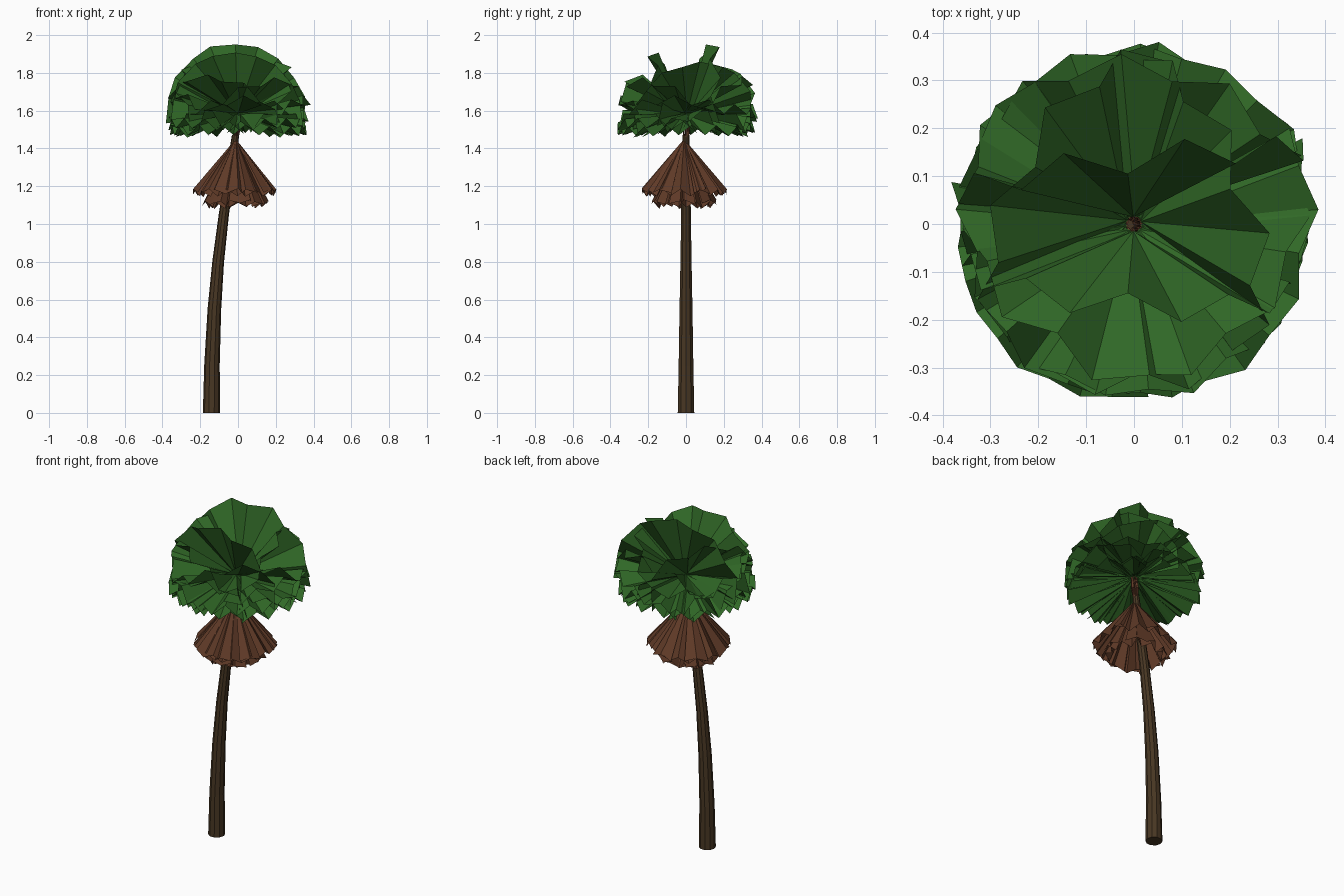
import bpy, math, random
from mathutils import Vector

if "Cube" in bpy.data.objects:
    bpy.data.objects.remove(bpy.data.objects["Cube"])

random.seed(4)


def material(name, rgb):
    m = bpy.data.materials.new(name)
    m.diffuse_color = (*rgb, 1)
    m.use_nodes = True
    m.node_tree.nodes["Principled BSDF"].inputs["Base Color"].default_value = m.diffuse_color
    return m


LEAF = material("leaf green", (0.03, 0.14, 0.02))
DEAD = material("dry frond brown", (0.115, 0.042, 0.02))
BARK = material("bark brown", (0.065, 0.038, 0.017))


def build(name, verts, faces, mat):
    me = bpy.data.meshes.new(name)
    me.from_pydata([tuple(v) for v in verts], [], faces)
    me.materials.append(mat)
    ob = bpy.data.objects.new(name, me)
    bpy.context.collection.objects.link(ob)
    return ob


def tube(name, path, sides, mat):
    """Capped tube through (point, radius) pairs, horizontal-ish rings."""
    verts, faces = [], []
    for i, (p, r) in enumerate(path):
        a = Vector(path[max(i - 1, 0)][0])
        b = Vector(path[min(i + 1, len(path) - 1)][0])
        t = (b - a).normalized() if i else Vector((0, 0, 1))
        if name != "trunk":
            q = t.to_track_quat('Z', 'Y')
        else:
            q = Vector((0, 0, 1)).rotation_difference(t)
        for k in range(sides):
            w = 2 * math.pi * k / sides
            verts.append(Vector(p) + q @ Vector((r * math.cos(w), r * math.sin(w), 0)))
    for i in range(len(path) - 1):
        for k in range(sides):
            j = (k + 1) % sides
            faces.append((i * sides + k, i * sides + j,
                          (i + 1) * sides + j, (i + 1) * sides + k))
    faces.append(tuple(reversed(range(sides))))
    faces.append(tuple(range((len(path) - 1) * sides, len(path) * sides)))
    return build(name, verts, faces, mat)


def fan(name, apex, az, elev, radius, half, droop, pleat, segs, mat, low=-9.0):
    """Pleated fan leaf whose rim lies on a sphere around its apex."""
    az, elev, half = map(math.radians, (az, elev, half))
    d = Vector((math.cos(az) * math.cos(elev), math.sin(az) * math.cos(elev), math.sin(elev)))
    s = Vector((-math.sin(az), math.cos(az), 0))
    n = d.cross(s)
    verts, faces = [apex], []
    for i in range(segs + 1):
        u = 2 * i / segs - 1
        a = u * half
        v = d * math.cos(a) + s * math.sin(a)
        v += n * ((pleat if i % 2 else -pleat) - droop * u * u)
        v.normalize()
        v.z = max(v.z, low)
        r = radius * (1.0 if i % 2 == 0 else 0.95) * random.uniform(0.97, 1.01)
        verts.append(apex + v.normalized() * r)
        if i:
            faces.append((0, i, i + 1))
    return build(name, verts, faces, mat)


# Trunk: gently leaning tapered column
tube("trunk", [((-0.14, 0, 0), 0.046), ((-0.138, 0, 0.25), 0.041),
               ((-0.125, 0, 0.55), 0.036), ((-0.105, 0, 0.8), 0.031),
               ((-0.075, 0, 1.05), 0.027), ((-0.04, 0, 1.28), 0.024),
               ((-0.013, 0, 1.47), 0.019)], 10, BARK)

# Skirt of dry hanging fronds, in two tiers
top = Vector((-0.012, -0.01, 1.43))
for i in range(7):
    az = 360 * i / 7 + random.uniform(-10, 10)
    fan("dry_frond_upper", top + Vector((0, 0, 0.02)), az, -54, 0.37, 25,
        0.05, 0.05, 6, DEAD)
for i in range(7):
    az = 360 * (i + 0.5) / 7 + random.uniform(-10, 10)
    fan("dry_frond_lower", top, az, -66, 0.375, 22, 0.04, 0.05, 6, DEAD)

# Living crown: wide fan leaves as (direction, elevation, radius)
hub = Vector((0, 0, 1.585))
crown = [(97, 72, 0.41), (265, 64, 0.385), (20, 50, 0.37), (150, 46, 0.38),
         (235, 34, 0.37), (310, 30, 0.37), (75, 30, 0.38), (190, 18, 0.38),
         (275, 12, 0.37), (350, 12, 0.385), (125, 8, 0.38), (45, 4, 0.38),
         (220, -8, 0.385), (315, -8, 0.375), (95, -12, 0.375), (165, -14, 0.38),
         (5, -14, 0.38), (255, -14, 0.37)]
for az, el, r in crown:
    a = math.radians(az)
    off = Vector((math.cos(a), math.sin(a), 0)) * 0.015
    apex = hub + off
    wide = 92 if el > 25 else (75 if el > 0 else 55)
    fan("fan_leaf", apex, az, el, r - 0.008, wide, 0.28 if el > 0 else 0.15,
        0.07, 10, LEAF, low=-0.42)
    # Leaf stalk from trunk top
    tube("leaf_stalk", [(Vector((-0.013, 0, 1.44)) + off * 0.6, 0.005),
                        (Vector((-0.006, 0, 1.52)) + off * 1.2, 0.004),
                        (apex, 0.003)], 4, DEAD)
